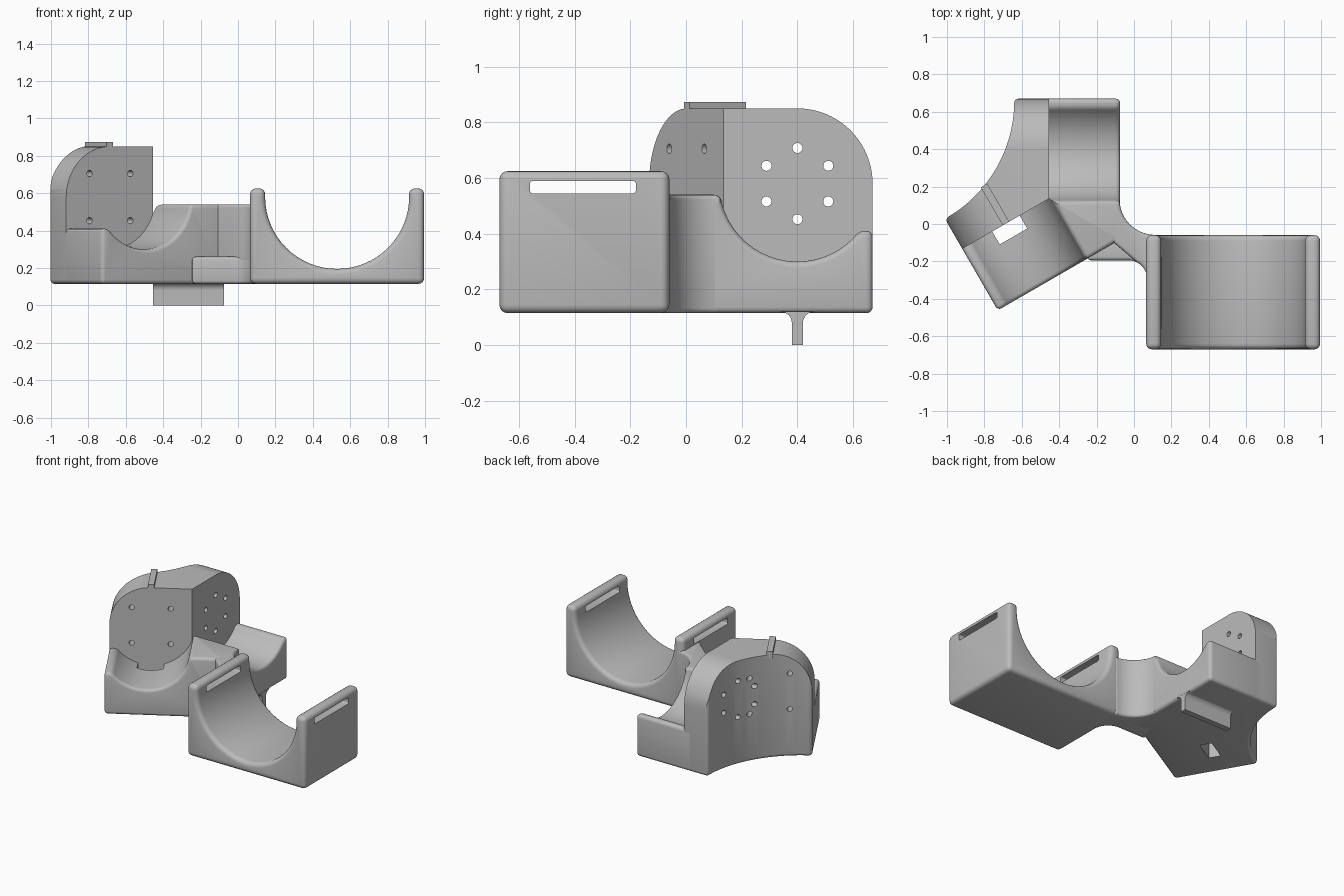
import bpy, bmesh
from math import sin, cos, radians
from mathutils import Matrix, Vector

cube = bpy.data.objects.get("Cube")
if cube:
    bpy.data.objects.remove(cube, do_unlink=True)

grey = bpy.data.materials.new("plain grey")
grey.use_nodes = True
colour = (0.5, 0.5, 0.5, 1)
grey.diffuse_color = colour
grey.node_tree.nodes["Principled BSDF"].inputs["Base Color"].default_value = colour

BOTTOM = 0.115
PIVOT = Vector((-0.455, 0.135, 0))      # where the two upright plates meet
NORMAL = Vector((0.5, 0.75 ** 0.5, 0))  # normal of the plane between the holders
ALONG = Vector((-NORMAL.y, NORMAL.x, 0))
MIRROR = (Matrix.Translation(PIVOT) @ Matrix.Scale(-1, 4, NORMAL)
          @ Matrix.Translation(-PIVOT))


def arc(cx, cy, r, start, end, n):
    angles = [radians(start + (end - start) * i / n) for i in range(n + 1)]
    return [(cx + r * cos(a), cy + r * sin(a)) for a in angles]


def prism(name, points, axis, lo, hi):
    """Extrude a closed outline along an axis."""
    place = {"x": lambda a, b: (lo, a, b), "y": lambda a, b: (a, lo, b),
             "z": lambda a, b: (a, b, lo)}[axis]
    bm = bmesh.new()
    face = bm.faces.new([bm.verts.new(place(*p)) for p in points])
    side = bmesh.ops.extrude_face_region(bm, geom=[face])["geom"]
    shift = Vector([(hi - lo) * (axis == k) for k in "xyz"])
    bmesh.ops.translate(bm, vec=shift, verts=[v for v in side if isinstance(v, bmesh.types.BMVert)])
    bmesh.ops.recalc_face_normals(bm, faces=bm.faces)
    mesh = bpy.data.meshes.new(name)
    bm.to_mesh(mesh)
    bm.free()
    mesh.materials.append(grey)
    obj = bpy.data.objects.new(name, mesh)
    bpy.context.collection.objects.link(obj)
    return obj


def box(name, x, y, z):
    return prism(name, [(y[0], z[0]), (y[1], z[0]), (y[1], z[1]), (y[0], z[1])], "x", *x)


def activate(obj):
    bpy.ops.object.select_all(action="DESELECT")
    obj.select_set(True)
    bpy.context.view_layer.objects.active = obj


def round_edges(obj, width):
    mod = obj.modifiers.new("round", "BEVEL")
    mod.width, mod.segments = width, 4
    mod.limit_method, mod.angle_limit = "ANGLE", radians(35)
    mod.use_clamp_overlap = False
    activate(obj)
    bpy.ops.object.modifier_apply(modifier=mod.name)


def cut(obj, cutter, operation="DIFFERENCE", keep=False):
    mod = obj.modifiers.new("cut", "BOOLEAN")
    mod.operation, mod.object, mod.solver = operation, cutter, "EXACT"
    activate(obj)
    bpy.ops.object.modifier_apply(modifier=mod.name)
    if not keep:
        bpy.data.objects.remove(cutter, do_unlink=True)


def reflect(obj):
    obj.data.transform(MIRROR)
    obj.data.flip_normals()
    return obj


def mirrored_copy(obj, name):
    twin = obj.copy()
    twin.data = obj.data.copy()
    twin.name = name
    bpy.context.collection.objects.link(twin)
    return reflect(twin)


def clip_to_half(obj):
    a, b = PIVOT + ALONG * 2, PIVOT - ALONG * 2
    corners = [a, b, b - NORMAL * 2, a - NORMAL * 2]
    cut(obj, prism("clipper", [(p.x, p.y) for p in corners], "z", -1, 2))


# Large cradle with strap slots
outline = ([(0.065, 0.625), (0.065, BOTTOM), (0.995, BOTTOM), (0.995, 0.625), (0.915, 0.625)]
           + arc(0.53, 0.58, 0.385, 0, -180, 32) + [(0.145, 0.625)])
large = prism("large_cradle", outline, "y", -0.67, -0.06)
round_edges(large, 0.03)
slot = box("slot_cutter", (-0.1, 1.2), (-0.56, -0.18), (0.545, 0.59))
round_edges(slot, 0.01)
cut(large, slot)

# Small cradle and its mirrored twin
outline = ([(-0.3, BOTTOM), (0.67, BOTTOM), (0.67, 0.41)]
           + arc(0.4, 0.58, 0.28, -37.4, -171.8, 20) + [(-0.3, 0.54)])
small = prism("rear_cradle", outline, "x", -0.52, -0.075)
round_edges(small, 0.022)
clip_to_half(small)
twin = mirrored_copy(small, "side_cradle")
cut(twin, reflect(box("opening_cutter", (-0.455, -0.375), (0.315, 0.485), (0, 0.6))))

# Upright plate with curved back, rounded only at the foot and outer corner
outline = ([(-0.455, 0.67), (-0.64, 0.67)]
           + arc(-1.365, 0.66, 0.725, -4, -50, 20) + [(-0.455, -0.1)])
plate = prism("rear_plate", outline, "z", BOTTOM, 0.95)
bm = bmesh.new()
bm.from_mesh(plate.data)
chosen = []
for e in bm.edges:
    mid = (e.verts[0].co + e.verts[1].co) / 2
    foot = mid.z < 0.2
    corner = mid.y > 0.65 and 0.2 < mid.z < 0.9
    if mid.x < -0.46 and (foot or corner):
        if corner and mid.x > -0.639:
            continue
        chosen.append(e)
bmesh.ops.bevel(bm, geom=chosen, offset=0.022, segments=4, profile=0.5,
                affect="EDGES", clamp_overlap=False)
bm.to_mesh(plate.data)
bm.free()
outline = ([(-0.5, 0), (0.8, 0), (0.8, 0.58)] + arc(0.4, 0.58, 0.27, 0, 90, 20)
           + [(-0.5, 0.85)])
cut(plate, prism("plate_shape", outline, "x", -1.3, -0.3), "INTERSECT")
clip_to_half(plate)
plate_twin = mirrored_copy(plate, "side_plate")

# Screw holes: a ring of six in one plate, a square of four in the other
drills = []
for y, z in arc(0.4, 0.58, 0.128, 30, 330, 5):
    drills.append(prism("drill", arc(y, z, 0.018, 0, 345, 23), "x", -1.2, -0.4))
for y in (0.274, 0.526):
    for z in (0.453, 0.705):
        drills.append(reflect(prism("drill", arc(y, z, 0.017, 0, 345, 23), "x", -1.2, -0.4)))
for drill in drills:
    cut(plate, drill, keep=True)
    cut(plate_twin, drill)

# Ridge over the side plate
ridge = reflect(box("top_ridge", (-0.69, -0.455), (0.38, 0.42), (0.82, 0.873)))

# Bridge to the large cradle: low step and tall web
front = arc(-0.03, -0.294, 0.1, 0, 90, 10)
step = prism("bridge_step", [(0.11, -0.1), (0.11, -0.294)] + front
             + [(-0.25, -0.194), (-0.2, -0.05)], "z", BOTTOM, 0.26)
web = prism("bridge_web", arc(0.11, 0.13, 0.187, 180, 270, 14) + [(0.11, -0.294)]
            + front[:8] + [(-0.12, -0.09), (-0.14, 0.09)], "z", BOTTOM, 0.54)
round_edges(step, 0.018)
round_edges(web, 0.018)

# Mounting fin below, flared where it joins
outline = ([(0.38, 0), (0.42, 0)] + arc(0.46, 0.08, 0.04, 180, 90, 8)
           + arc(0.34, 0.08, 0.04, 90, 0, 8))
fin = prism("mounting_fin", outline, "x", -0.455, -0.075)

for obj in (large, small, twin, plate, plate_twin, ridge, step, web, fin):
    activate(obj)
    bpy.ops.object.shade_smooth_by_angle(angle=radians(30))
